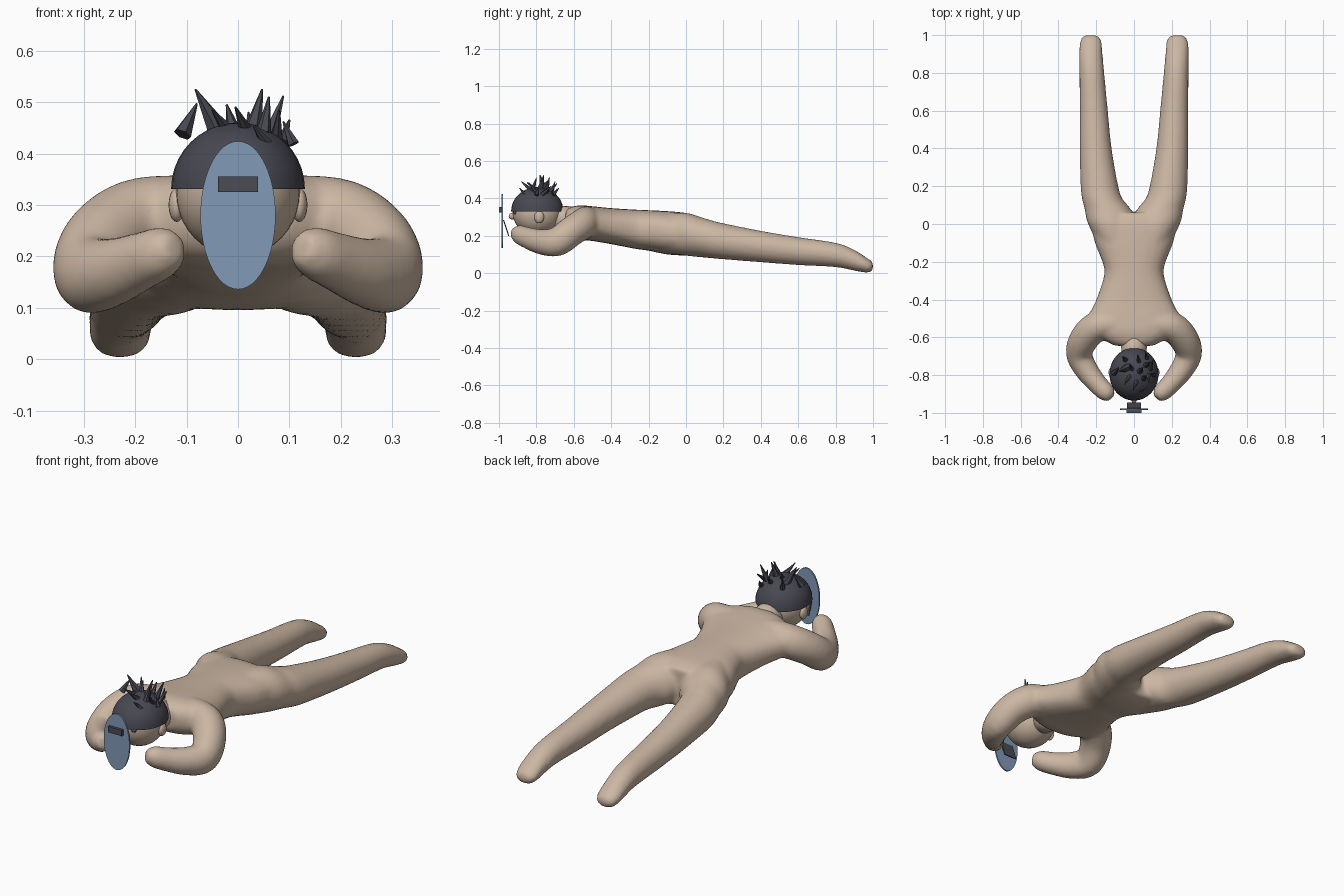
import bpy, bmesh, math
from mathutils import Vector

if "Cube" in bpy.data.objects:
    bpy.data.objects.remove(bpy.data.objects["Cube"])


def material(name, rgb):
    m = bpy.data.materials.new(name)
    m.diffuse_color = (*rgb, 1)
    m.use_nodes = True
    m.node_tree.nodes["Principled BSDF"].inputs["Base Color"].default_value = m.diffuse_color
    return m


SKIN = material("skin tan", (0.60, 0.47, 0.365))
HAIR = material("hair charcoal", (0.065, 0.065, 0.085))
BLUE = material("mask blue", (0.22, 0.32, 0.47))
DARK = material("visor grey", (0.07, 0.075, 0.09))


def finish(name, bm, mat, smooth=True):
    bmesh.ops.recalc_face_normals(bm, faces=bm.faces)
    me = bpy.data.meshes.new(name)
    bm.to_mesh(me)
    bm.free()
    me.materials.append(mat)
    for p in me.polygons:
        p.use_smooth = smooth
    ob = bpy.data.objects.new(name, me)
    bpy.context.collection.objects.link(ob)
    return ob


def spline(pts, steps=4):
    """Smooth path through tuples of any length."""
    out = []
    for i in range(len(pts) - 1):
        a, b, c, d = (pts[max(0, min(len(pts) - 1, k))] for k in range(i - 1, i + 3))
        for s in range(steps):
            t = s / steps
            out.append([0.5 * (2*q + (r-p)*t + (2*p - 5*q + 4*r - s2)*t*t
                               + (3*q - p - 3*r + s2)*t**3)
                        for p, q, r, s2 in zip(a, b, c, d)])
    return out + [list(pts[-1])]


def loft(bm, pts, along_y=True, n=24, power=2.0):
    """Closed tube; each point is x, y, z, half width, half height."""
    pts = spline(pts)
    rings = []
    for i, (x, y, z, rw, rh) in enumerate(pts):
        if along_y:
            side, up = Vector((1, 0, 0)), Vector((0, 0, 1))
        else:
            tan = Vector(pts[min(i+1, len(pts)-1)][:3]) - Vector(pts[max(i-1, 0)][:3])
            side = tan.cross(Vector((0, 0, 1))).normalized()
            up = side.cross(tan).normalized()
        ring = []
        for k in range(n):
            c, s = math.cos(2*math.pi*k/n), math.sin(2*math.pi*k/n)
            u = math.copysign(abs(c)**(2/power), c) * rw
            v = math.copysign(abs(s)**(2/power), s) * rh
            ring.append(bm.verts.new(Vector((x, y, z)) + side*u + up*v))
        rings.append(ring)
    for a, b in zip(rings, rings[1:]):
        for k in range(n):
            bm.faces.new((a[k], a[(k+1) % n], b[(k+1) % n], b[k]))
    bm.faces.new(rings[0])
    bm.faces.new(rings[-1])


def ellipsoid(name, loc, size, mat, u=24, v=16):
    bm = bmesh.new()
    bmesh.ops.create_uvsphere(bm, u_segments=u, v_segments=v, radius=1)
    bmesh.ops.scale(bm, vec=size, verts=bm.verts)
    bmesh.ops.translate(bm, vec=loc, verts=bm.verts)
    return finish(name, bm, mat)


def rod(bm, base, tip, r1, r2, n=6):
    base, tip = Vector(base), Vector(tip)
    d = tip - base
    r = bmesh.ops.create_cone(bm, cap_ends=True, segments=n, radius1=r1, radius2=r2, depth=d.length)
    bmesh.ops.rotate(bm, verts=r["verts"], matrix=d.to_track_quat('Z', 'Y').to_matrix())
    bmesh.ops.translate(bm, verts=r["verts"], vec=(base + tip) / 2)


# body: torso, legs and bent arms fused into one skin
body = bmesh.new()
torso = [(-.645, .10, .335, .23), (-.62, .15, .352, .20), (-.57, .22, .363, .18),
         (-.5, .245, .358, .172), (-.4, .20, .348, .155), (-.27, .158, .34, .13),
         (-.2, .168, .337, .12), (-.1, .207, .332, .10), (0, .225, .322, .095),
         (.06, .19, .30, .105)]
loft(body, [(0, y, (t+b)/2, w, (t-b)/2) for y, w, t, b in torso], power=2.4)
leg = [(-.12, .09, .09, .32, .11), (0, .122, .122, .323, .093), (.08, .14, .122, .30, .085),
       (.13, .167, .108, .285, .08), (.2, .183, .1, .267, .074), (.4, .203, .085, .227, .058),
       (.6, .213, .075, .193, .043), (.8, .223, .066, .163, .032), (.9, .228, .062, .125, .013),
       (.97, .229, .057, .08, .002), (1.0, .229, .035, .06, .015)]
arm = [(.10, -.53, .28, .07, .08), (.20, -.545, .268, .08, .083), (.265, -.61, .225, .078, .08),
       (.29, -.69, .168, .07, .078), (.25, -.775, .168, .062, .068), (.19, -.85, .19, .053, .057),
       (.145, -.895, .209, .048, .05), (.122, -.922, .217, .028, .03)]
for s in (1, -1):
    loft(body, [(s*x, y, (t+b)/2, w, (t-b)/2) for y, x, w, t, b in leg])
    loft(body, [(s*p[0],) + p[1:] for p in arm], along_y=False)
ob = finish("body", body, SKIN)
m = ob.modifiers.new("fuse", 'REMESH')
m.mode, m.voxel_size, m.use_smooth_shade = 'VOXEL', 0.011, True
m = ob.modifiers.new("blend", 'SMOOTH')
m.factor, m.iterations = 0.5, 8

# neck, head, ears and nose
bm = bmesh.new()
rod(bm, (0, -.58, .285), (0, -.74, .30), .07, .065, 20)
finish("neck", bm, SKIN)
ellipsoid("head", (0, -.795, .325), (.121, .132, .125), SKIN, 32, 20)
ellipsoid("nose", (0, -.928, .305), (.016, .02, .018), SKIN, 12, 8)
for s, n in ((1, "right"), (-1, "left")):
    ellipsoid(n + "_ear", (s*.119, -.785, .30), (.016, .026, .033), SKIN, 16, 10)
    ellipsoid(n + "_eye", (s*.045, -.912, .325), (.015, .01, .012), DARK, 12, 8)

# hair cap: closed upper half of a ball
bm = bmesh.new()
bmesh.ops.create_uvsphere(bm, u_segments=32, v_segments=20, radius=1)
g = bmesh.ops.bisect_plane(bm, geom=bm.verts[:] + bm.edges[:] + bm.faces[:],
                           plane_co=(0, 0, 0), plane_no=(0, 0, -1), clear_outer=True)
bmesh.ops.holes_fill(bm, edges=[e for e in bm.edges if e.is_boundary])
bmesh.ops.scale(bm, vec=(.13, .14, .129), verts=bm.verts)
bmesh.ops.translate(bm, vec=(0, -.795, .331), verts=bm.verts)
ob = finish("hair_cap", bm, HAIR)
bpy.context.view_layer.objects.active = ob
ob.select_set(True)
bpy.ops.object.shade_smooth_by_angle(angle=math.radians(40))

# hair spikes: base and tip
bm = bmesh.new()
spikes = [((-.108, -.79, .437), (-.08, -.76, .497), .018),
          ((-.035, -.76, .44), (-.083, -.78, .525), .024),
          ((-.045, -.72, .43), (-.06, -.70, .49), .014),
          ((-.02, -.80, .445), (-.05, -.85, .485), .014),
          ((-.01, -.77, .45), (-.022, -.74, .495), .013),
          ((.015, -.83, .445), (-.005, -.88, .49), .013),
          ((.03, -.78, .45), (.047, -.76, .525), .017),
          ((.025, -.73, .435), (.02, -.69, .48), .013),
          ((.05, -.82, .44), (.06, -.80, .51), .015),
          ((.06, -.75, .43), (.088, -.73, .512), .016),
          ((.055, -.86, .42), (.03, -.89, .455), .012),
          ((.075, -.80, .43), (.08, -.84, .485), .013),
          ((.085, -.77, .42), (.10, -.72, .465), .013),
          ((.108, -.80, .418), (.088, -.79, .462), .012),
          ((.07, -.71, .42), (.06, -.68, .455), .012)]
for base, tip, r in spikes:
    rod(bm, base, tip, r, .002)
finish("hair_spikes", bm, HAIR, False)

# flat oval mask held in front of the face
bm = bmesh.new()
bmesh.ops.create_cone(bm, cap_ends=True, segments=48, radius1=1, radius2=1, depth=1)
for v in bm.verts:
    v.co = Vector((v.co.x*.073, -.982 + v.co.z*.008, .28 + v.co.y*.144))
finish("mask", bm, BLUE, False)


def bar(name, x, z0, z1, y0, y1, mat, lean=0):
    """Box of half width x; lean shifts its lower edge in y."""
    bm = bmesh.new()
    bmesh.ops.create_cube(bm, size=1)
    for v in bm.verts:
        y = (y0 + y1)/2 + v.co.y*(y1-y0) + (lean if v.co.z < 0 else 0)
        v.co = Vector((v.co.x*2*x, y, (z0+z1)/2 + v.co.z*(z1-z0)))
    finish(name, bm, mat, False)


# visor slot and the slanted handle behind the mask
bar("visor", .039, .325, .355, -1.0, -.984, DARK)
bar("mask_handle", .036, .20, .285, -.979, -.973, DARK, .028)
